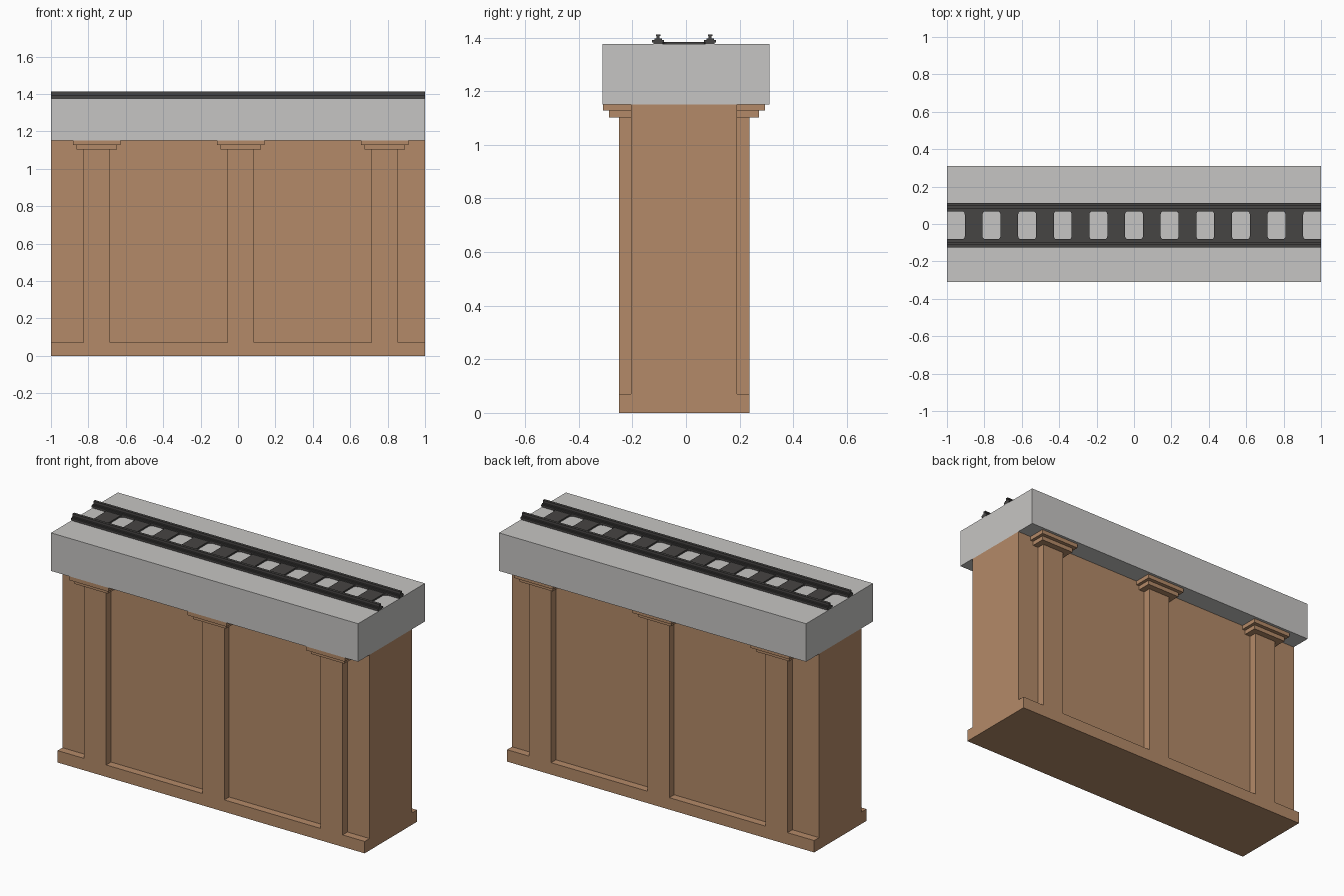
import bpy, bmesh, math

if "Cube" in bpy.data.objects:
    bpy.data.objects.remove(bpy.data.objects["Cube"], do_unlink=True)


def material(name, rgb):
    m = bpy.data.materials.new(name)
    m.use_nodes = True
    m.diffuse_color = (*rgb, 1)
    m.node_tree.nodes["Principled BSDF"].inputs["Base Color"].default_value = (*rgb, 1)
    return m


BROWN = material("warm brown stone", (0.456, 0.254, 0.138))
GREY = material("light grey concrete", (0.565, 0.558, 0.546))
DARK = material("dark iron", (0.061, 0.058, 0.056))


def finish(name, bm, mat):
    bmesh.ops.recalc_face_normals(bm, faces=bm.faces)
    mesh = bpy.data.meshes.new(name)
    bm.to_mesh(mesh)
    bm.free()
    if mat:
        mesh.materials.append(mat)
    ob = bpy.data.objects.new(name, mesh)
    bpy.context.collection.objects.link(ob)
    return ob


def box(name, x, y, z, mat=None):
    """Box from (min, max) ranges."""
    bm = bmesh.new()
    bmesh.ops.create_cube(bm, size=1)
    for v in bm.verts:
        v.co = [sum(r) / 2 + c * (r[1] - r[0]) for r, c in zip((x, y, z), v.co)]
    return finish(name, bm, mat)


def prism(name, points, direction, mat):
    """Extrude a flat outline along a direction."""
    bm = bmesh.new()
    face = bm.faces.new([bm.verts.new(p) for p in points])
    new = bmesh.ops.extrude_face_region(bm, geom=[face])["geom"]
    bmesh.ops.translate(bm, vec=direction,
                        verts=[g for g in new if isinstance(g, bmesh.types.BMVert)])
    return finish(name, bm, mat)


MID = -0.007           # centre line of wall and track
TOP = 1.151            # underside of the deck
PILASTERS = (-0.755, 0.015, 0.785)
HALF = 0.0715

# Wall block with sunken panels on both faces, leaving plinth and pilasters
wall = box("wall", (-1, 1), (MID - 0.243, MID + 0.243), (0, TOP), BROWN)
edges = [-1.1] + [c + s * HALF for c in PILASTERS for s in (-1, 1)] + [1.1]
for span in zip(edges[::2], edges[1::2]):
    for s in (-1, 1):
        depth = sorted((MID + s * 0.198, MID + s * 0.4))
        cutter = box("panel_cutter", span, depth, (0.07, 1.3))
        cutter.hide_render = True
        mod = wall.modifiers.new("panel", "BOOLEAN")
        mod.operation, mod.solver, mod.object = "DIFFERENCE", "EXACT", cutter
        bpy.context.view_layer.objects.active = wall
        bpy.ops.object.modifier_apply(modifier=mod.name)
        bpy.data.objects.remove(cutter, do_unlink=True)

# Stepped capitals on both faces
for c in PILASTERS:
    for s, side in ((-1, "front"), (1, "back")):
        for step, w, d, z in (("lower", 0.108, 0.28, (1.102, 1.127)),
                              ("upper", 0.127, 0.302, (1.127, TOP))):
            box(f"{side}_{step}_capital", (c - w, c + w),
                sorted((MID + s * 0.19, MID + s * d)), z, BROWN)

# Deck
DECK = 1.375
box("deck", (-1, 1), (-0.311, 0.311), (TOP, DECK), GREY)

# Rails: stepped profile run along the deck
half_profile = [(0.017, 0), (0.017, 0.006), (0.0225, 0.006), (0.0225, 0.016),
                (0.014, 0.016), (0.014, 0.021), (0.006, 0.021), (0.006, 0.03),
                (0.008, 0.03), (0.008, 0.037)]
profile = half_profile + [(-y, z) for y, z in reversed(half_profile)]
for s, side in ((-1, "front"), (1, "back")):
    prism(f"{side}_rail", [(-1, MID + s * 0.097 + y, DECK + z) for y, z in profile],
          (2, 0, 0), DARK)

# Sleepers with filleted ends that flow into the rails
R, W, L = 0.018, 0.0475, 0.076
arc = [(W + R - R * math.cos(a), L - R + R * math.sin(a))
       for a in (i * math.pi / 10 for i in range(6))]
quarter = arc + [(W + R, L + 0.012)]
right = [(x, -y) for x, y in reversed(quarter)] + quarter
outline = right + [(-x, -y) for x, y in right]
for i in range(10):
    x0 = (i - 4.5) * 0.1905
    prism("sleeper", [(x0 + x, MID + y, DECK) for x, y in outline], (0, 0, 0.009), DARK)
